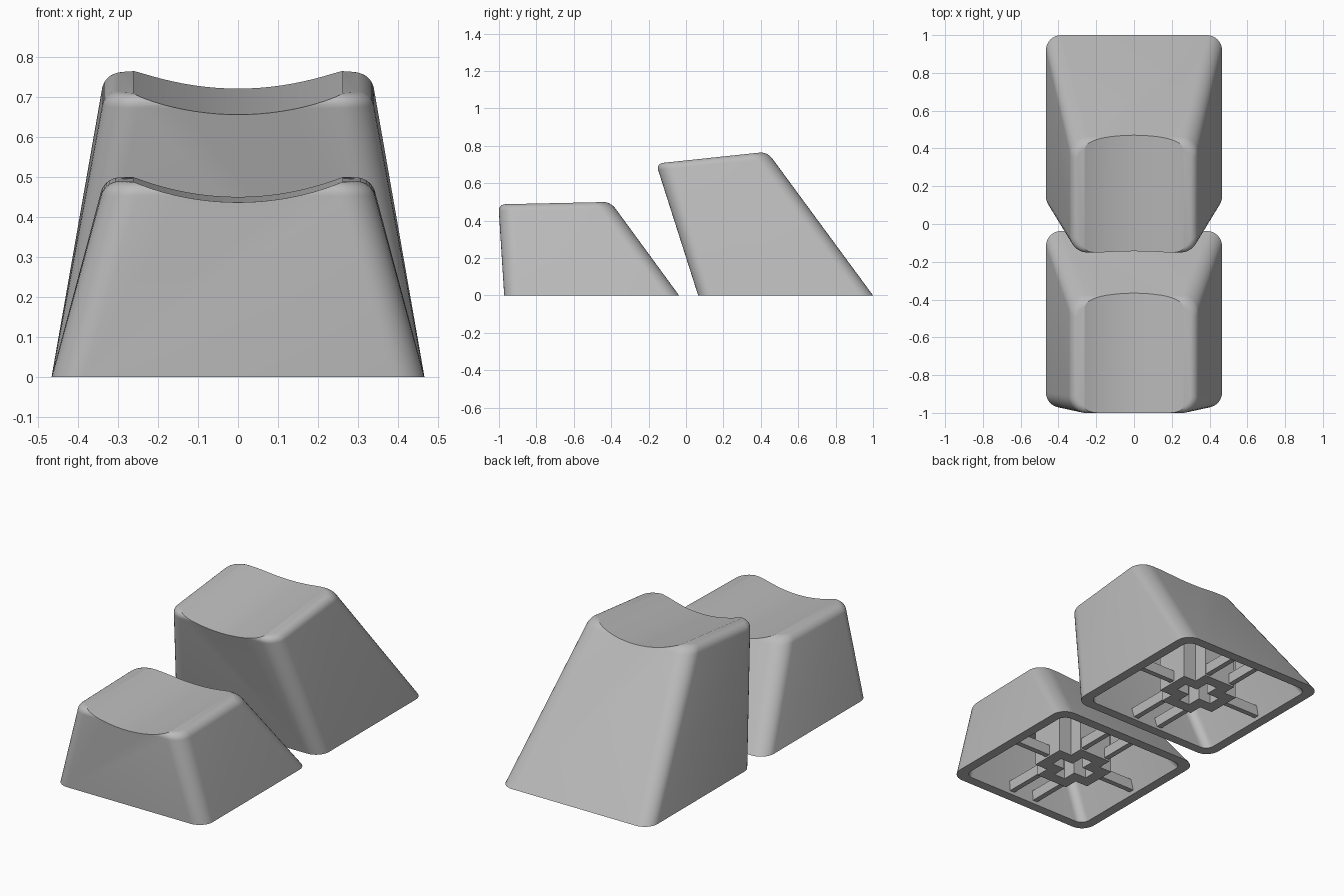
import bpy, bmesh, math
from mathutils import Vector

if "Cube" in bpy.data.objects:
    bpy.data.objects.remove(bpy.data.objects["Cube"], do_unlink=True)

grey = bpy.data.materials.new("light_grey_plastic")
grey.use_nodes = True
grey.diffuse_color = (0.5, 0.5, 0.5, 1)
grey.node_tree.nodes["Principled BSDF"].inputs["Base Color"].default_value = (0.5, 0.5, 0.5, 1)

BASE_X, TOP_X = 0.466, 0.333
WALL, FILLET = 0.055, 0.035
DISH_HALF, DISH_DEPTH = 0.262, 0.051
DISH_R = (DISH_HALF ** 2 + DISH_DEPTH ** 2) / (2 * DISH_DEPTH)


def lerp(a, b, t):
    return a + (b - a) * t


def loft(name, rings, cap_first=False, cap_last=False):
    """Skin a list of equal-length point loops."""
    bm = bmesh.new()
    loops = [[bm.verts.new(p) for p in r] for r in rings]
    n = len(loops[0])
    for a, b in zip(loops, loops[1:]):
        for i in range(n):
            j = (i + 1) % n
            bm.faces.new((a[i], a[j], b[j], b[i]))
    if cap_first:
        bm.faces.new(loops[0])
    if cap_last:
        bm.faces.new(loops[-1])
    bmesh.ops.recalc_face_normals(bm, faces=bm.faces)
    return finish(name, bm)


def finish(name, bm):
    mesh = bpy.data.meshes.new(name)
    bm.to_mesh(mesh)
    bm.free()
    mesh.materials.append(grey)
    obj = bpy.data.objects.new(name, mesh)
    bpy.context.collection.objects.link(obj)
    return obj


def box(name, x0, x1, y0, y1, z0, z1):
    rect = [(x0, y0), (x1, y0), (x1, y1), (x0, y1)]
    return loft(name, [[(x, y, z) for x, y in rect] for z in (z0, z1)], True, True)


def plus(length, width):
    """Outline of a plus sign, given half length and half width."""
    arm = [(length, -width), (length, width), (width, width)]
    pts = []
    for _ in range(4):
        pts += arm
        arm = [(-y, x) for x, y in arm]
    return pts


def section(cap, t, inset, radius, steps=9):
    """Rounded rectangle between the base (t=0) and the tilted top (t=1)."""
    (f0, b0), (f1, zf), (b1, zb) = cap
    hx = lerp(BASE_X, TOP_X, t) - inset
    front, back = lerp(f0, f1, t), lerp(b0, b1, t)
    z_front, z_back = zf * t, zb * t
    lo, hi = front + inset, back - inset
    pts = []
    for k, (sx, sy) in enumerate([(1, 1), (-1, 1), (-1, -1), (1, -1)]):
        cx = sx * (hx - radius)
        cy = hi - radius if sy > 0 else lo + radius
        for i in range(steps):
            a = math.pi / 2 * (k + i / (steps - 1))
            y = cy + radius * math.sin(a)
            z = lerp(z_front, z_back, (y - front) / (back - front))
            pts.append((cx + radius * math.cos(a), y, z))
    return pts


def smooth(obj):
    bpy.ops.object.select_all(action="DESELECT")
    obj.select_set(True)
    bpy.context.view_layer.objects.active = obj
    bpy.ops.object.shade_smooth_by_angle(angle=math.radians(19))


def keycap(name, cap):
    (f0, b0), (f1, zf), (b1, zb) = cap
    height = (zf + zb) / 2
    ceiling = 1 - 0.11 / height

    # Hollow shell: ceiling, inner wall, rim, outer wall, rounded top
    rings = [section(cap, ceiling, WALL, 0.05), section(cap, 0, WALL, 0.05),
             section(cap, 0, 0, 0.08)]
    for i in range(8):
        a = math.pi / 2 * i / 7
        inset = FILLET * (1 - math.cos(a))
        t = 1 - FILLET * (1 - math.sin(a)) / height
        rings.append(section(cap, t, inset, 0.09 - inset))
    shell = loft(name + "_shell", rings, True, True)

    # Finger dish: a long cylinder laid along the sloping top
    along = Vector((0, b1 - f1, zb - zf)).normalized()
    up = Vector((0, -along.z, along.y))
    middle = Vector((0, (f1 + b1) / 2, height)) + up * (DISH_R - DISH_DEPTH)
    bm = bmesh.new()
    bmesh.ops.create_cone(bm, cap_ends=True, segments=160, radius1=DISH_R,
                          radius2=DISH_R, depth=2)
    cutter = finish("dish_cutter", bm)
    cutter.hide_render = True
    cutter.matrix_world = along.to_track_quat("Z", "Y").to_matrix().to_4x4()
    cutter.location = middle
    cut = shell.modifiers.new("dish", "BOOLEAN")
    cut.operation, cut.solver, cut.object = "DIFFERENCE", "EXACT", cutter
    bpy.context.view_layer.update()
    graph = bpy.context.evaluated_depsgraph_get()
    mesh = bpy.data.meshes.new_from_object(shell.evaluated_get(graph))
    shell.modifiers.clear()
    shell.data = mesh
    bpy.data.objects.remove(cutter, do_unlink=True)
    smooth(shell)

    # Plus-shaped stem with a plus-shaped socket, its top trimmed to the back wall
    yc = (f0 + b0) / 2
    slope = zb / (b0 - b1)

    def roof(y):
        return min(height - 0.1, slope * (b0 - 0.035 - y))

    outer, inner = plus(0.18, 0.1), plus(0.115, 0.035)
    loft(name + "_stem", [
        [(x, yc + y, roof(yc + y)) for x, y in outer],
        [(x, yc + y, 0.01) for x, y in outer],
        [(x, yc + y, 0.01) for x, y in inner],
        [(x, yc + y, 0.2) for x, y in inner]], cap_last=True)

    # Ribs from stem to walls: one to each side, a pair to front and back
    for side, s in (("left", 1), ("right", -1)):
        x0, x1 = sorted((s * 0.17, s * 0.425))
        box(f"{name}_{side}_rib", x0, x1, yc - 0.015, yc + 0.015, 0.02, 0.08)
        x0, x1 = s * 0.08 - 0.015, s * 0.08 + 0.015
        box(f"{name}_front_{side}_rib", x0, x1, yc - 0.445, yc - 0.17, 0.02, 0.08)
        box(f"{name}_back_{side}_rib", x0, x1, yc + 0.17, yc + 0.385, 0.02, 0.08)


# Each cap: base (front y, back y), top front (y, z), top back (y, z)
keycap("front_keycap", ((-0.972, -0.037), (-1.003, 0.487), (-0.403, 0.5)))
keycap("rear_keycap", ((0.065, 1.0), (-0.16, 0.705), (0.435, 0.768)))
